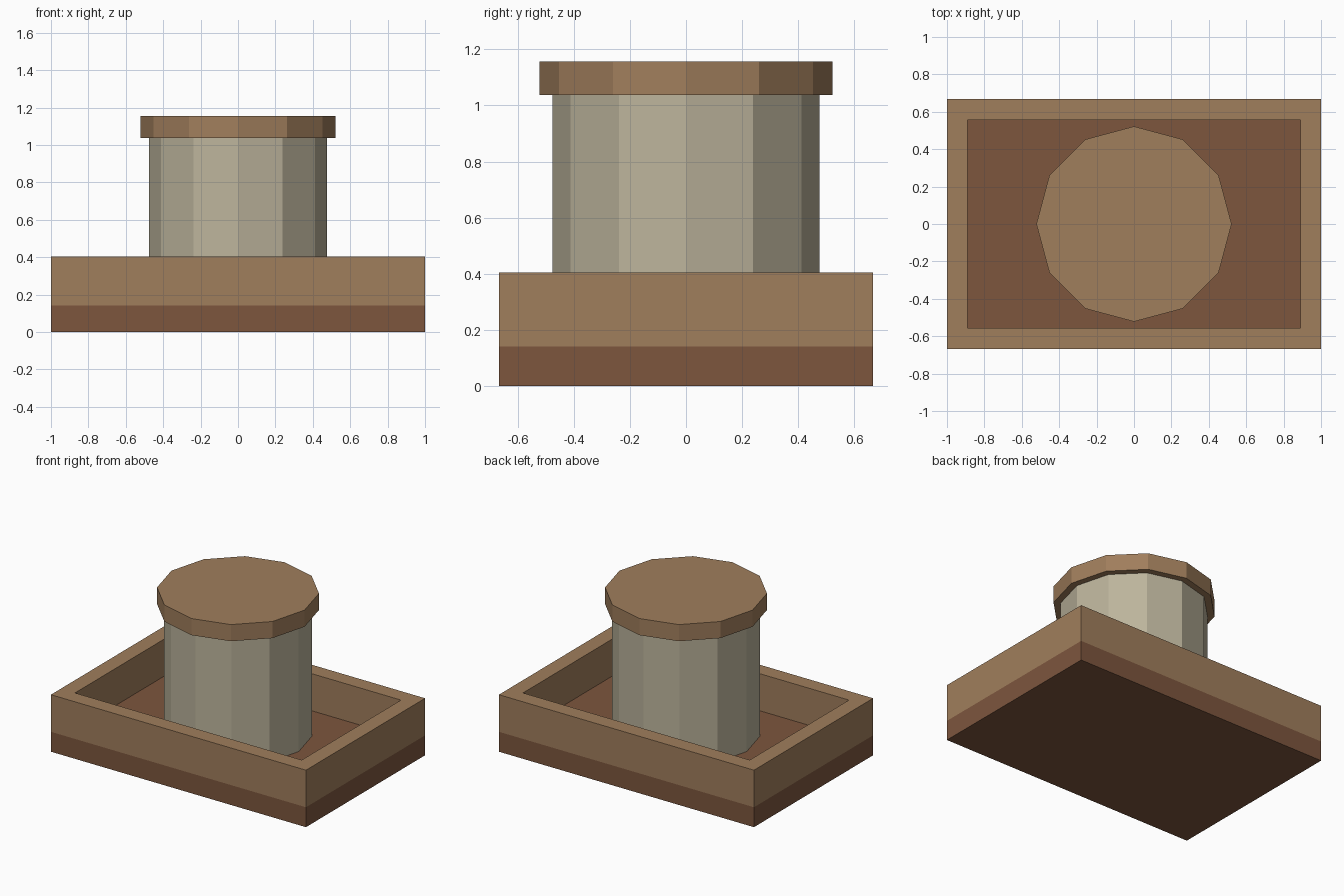
import bpy, bmesh, math

if "Cube" in bpy.data.objects:
    bpy.data.objects.remove(bpy.data.objects["Cube"])


def material(name, rgb):
    m = bpy.data.materials.new(name)
    m.diffuse_color = (*rgb, 1.0)
    m.use_nodes = True
    m.node_tree.nodes["Principled BSDF"].inputs["Base Color"].default_value = m.diffuse_color
    return m


TAN = material("tan wood", (0.352, 0.209, 0.107))
BROWN = material("dark brown wood", (0.205, 0.093, 0.048))
STONE = material("warm grey", (0.503, 0.456, 0.332))


def finish(name, bm, mat):
    bmesh.ops.recalc_face_normals(bm, faces=bm.faces)
    mesh = bpy.data.meshes.new(name)
    bm.to_mesh(mesh)
    bm.free()
    mesh.materials.append(mat)
    obj = bpy.data.objects.new(name, mesh)
    bpy.context.collection.objects.link(obj)


def rectangle(bm, x, y, z):
    return [bm.verts.new((sx * x, sy * y, z))
            for sx, sy in ((-1, -1), (1, -1), (1, 1), (-1, 1))]


def bridge(bm, a, b):
    n = len(a)
    for i in range(n):
        j = (i + 1) % n
        bm.faces.new((a[i], a[j], b[j], b[i]))


def drum(name, radius, z0, z1, mat, sides=12):
    bm = bmesh.new()
    rings = [[bm.verts.new((radius * math.cos(math.tau * i / sides),
                            radius * math.sin(math.tau * i / sides), z))
              for i in range(sides)] for z in (z0, z1)]
    bridge(bm, *rings)
    for ring in rings:
        bm.faces.new(ring)
    finish(name, bm, mat)


X, Y, WALL = 1.0, 0.667, 0.111
FLOOR, RIM = 0.141, 0.404

# Tray floor slab
bm = bmesh.new()
low, high = rectangle(bm, X, Y, 0), rectangle(bm, X, Y, FLOOR)
bridge(bm, low, high)
bm.faces.new(low)
bm.faces.new(high)
finish("tray_floor", bm, BROWN)

# Raised rim: a closed rectangular frame standing on the slab
bm = bmesh.new()
loops = [rectangle(bm, X, Y, FLOOR), rectangle(bm, X, Y, RIM),
         rectangle(bm, X - WALL, Y - WALL, RIM),
         rectangle(bm, X - WALL, Y - WALL, FLOOR)]
for i in range(4):
    bridge(bm, loops[i], loops[(i + 1) % 4])
finish("tray_rim", bm, TAN)

# Twelve-sided column and its overhanging lid
drum("column", 0.476, FLOOR, 1.038, STONE)
drum("lid", 0.522, 1.038, 1.156, TAN)
